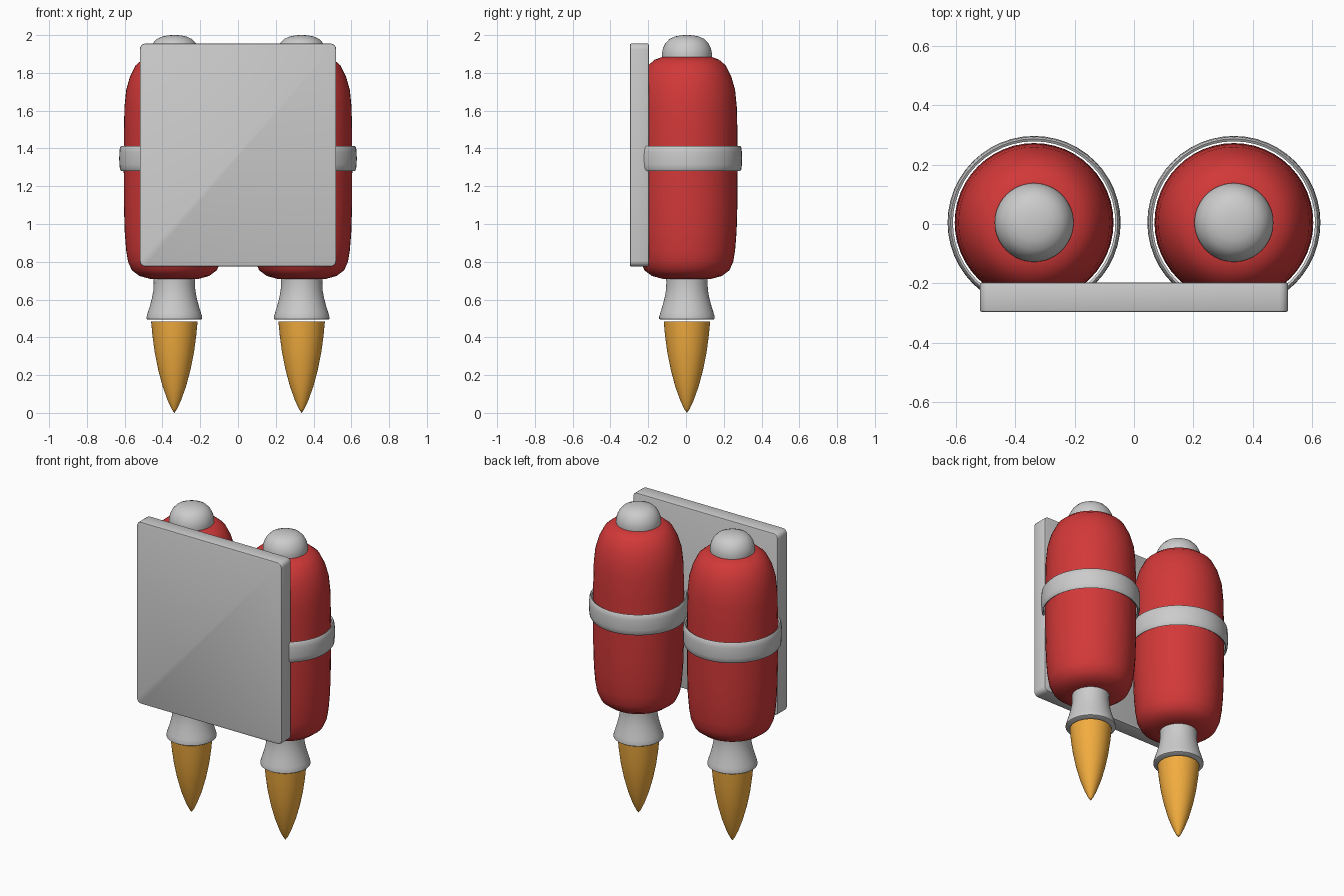
import bpy, bmesh, math
from mathutils import Vector

if "Cube" in bpy.data.objects:
    bpy.data.objects.remove(bpy.data.objects["Cube"])

TANK_X, TANK_Y, SEGMENTS = 0.337, 0.005, 48


def material(name, color):
    mat = bpy.data.materials.new(name)
    mat.diffuse_color = color
    mat.use_nodes = True
    mat.node_tree.nodes["Principled BSDF"].inputs["Base Color"].default_value = mat.diffuse_color
    return mat


def finish(bm, name, mat=None, angle=40):
    bmesh.ops.recalc_face_normals(bm, faces=bm.faces)
    mesh = bpy.data.meshes.new(name)
    bm.to_mesh(mesh)
    bm.free()
    obj = bpy.data.objects.new(name, mesh)
    bpy.context.collection.objects.link(obj)
    if mat:
        mesh.materials.append(mat)
    bpy.ops.object.select_all(action='DESELECT')
    obj.select_set(True)
    bpy.context.view_layer.objects.active = obj
    bpy.ops.object.shade_smooth_by_angle(angle=math.radians(angle))
    return obj


def lathe(name, profile, x, mat=None, closed=False):
    """Spin a (radius, z) profile around a vertical axis."""
    bm = bmesh.new()
    verts = [bm.verts.new((r, 0, z)) for r, z in profile]
    edges = [bm.edges.new(pair) for pair in zip(verts, verts[1:])]
    if closed:
        edges.append(bm.edges.new((verts[-1], verts[0])))
    bmesh.ops.spin(bm, geom=verts + edges, cent=(0, 0, 0), axis=(0, 0, 1),
                   angle=math.tau, steps=SEGMENTS, use_duplicate=False)
    bmesh.ops.remove_doubles(bm, verts=bm.verts, dist=1e-5)
    obj = finish(bm, name, mat)
    obj.location = (x, TANK_Y, 0)
    return obj


red = material("red_paint", (0.65, 0.04, 0.04, 1))
orange = material("flame_orange", (0.9, 0.42, 0.05, 1))

tank = [(0, 0.71), (0.13, 0.71), (0.185, 0.725), (0.225, 0.755), (0.245, 0.80),
        (0.255, 0.86), (0.263, 0.96), (0.267, 1.10), (0.268, 1.30), (0.267, 1.50),
        (0.264, 1.62), (0.255, 1.71), (0.235, 1.78), (0.205, 1.84),
        (0.17, 1.87), (0.13, 1.885), (0, 1.885)]
cap = [(0, 1.87), (0.131, 1.87), (0.133, 1.90), (0.127, 1.93), (0.113, 1.958),
       (0.092, 1.98), (0.062, 1.993), (0.03, 1.999), (0, 2.0)]
band = [(0.274, 1.286), (0.282, 1.281), (0.288, 1.29), (0.291, 1.315), (0.292, 1.348),
        (0.291, 1.38), (0.288, 1.405), (0.282, 1.414), (0.274, 1.409)]
nozzle = [(0, 0.73), (0.111, 0.73), (0.109, 0.69), (0.111, 0.65), (0.118, 0.61),
          (0.13, 0.565), (0.141, 0.53), (0.147, 0.508), (0.147, 0.498),
          (0.141, 0.494), (0, 0.494)]
flame = [(0, 0.485), (0.123, 0.485), (0.116, 0.41), (0.104, 0.32), (0.086, 0.23),
         (0.062, 0.14), (0.035, 0.065), (0.014, 0.02), (0, 0)]

# Two matching thrusters
for side, x in (("left", -TANK_X), ("right", TANK_X)):
    lathe(side + "_tank", tank, x, red)
    lathe(side + "_cap", cap, x)
    lathe(side + "_band", band, x, closed=True)
    lathe(side + "_nozzle", nozzle, x)
    lathe(side + "_flame", flame, x, orange)

# Back plate: rounded corners, then a fine bevel on the rim
bm = bmesh.new()
bmesh.ops.create_cube(bm, size=1)
bmesh.ops.scale(bm, vec=(1.04, 0.1, 1.18), verts=bm.verts)
bmesh.ops.translate(bm, vec=Vector((0, -0.247, 1.365)), verts=bm.verts)
corners = [e for e in bm.edges
           if abs(e.verts[0].co.y - e.verts[1].co.y) > 0.05]
bmesh.ops.bevel(bm, geom=corners, offset=0.03, segments=4, profile=0.5, affect='EDGES')
rim = [e for e in bm.edges if e.calc_face_angle(0) > math.radians(60)]
bmesh.ops.bevel(bm, geom=rim, offset=0.007, segments=2, profile=0.5, affect='EDGES')
finish(bm, "back_plate", angle=35)
